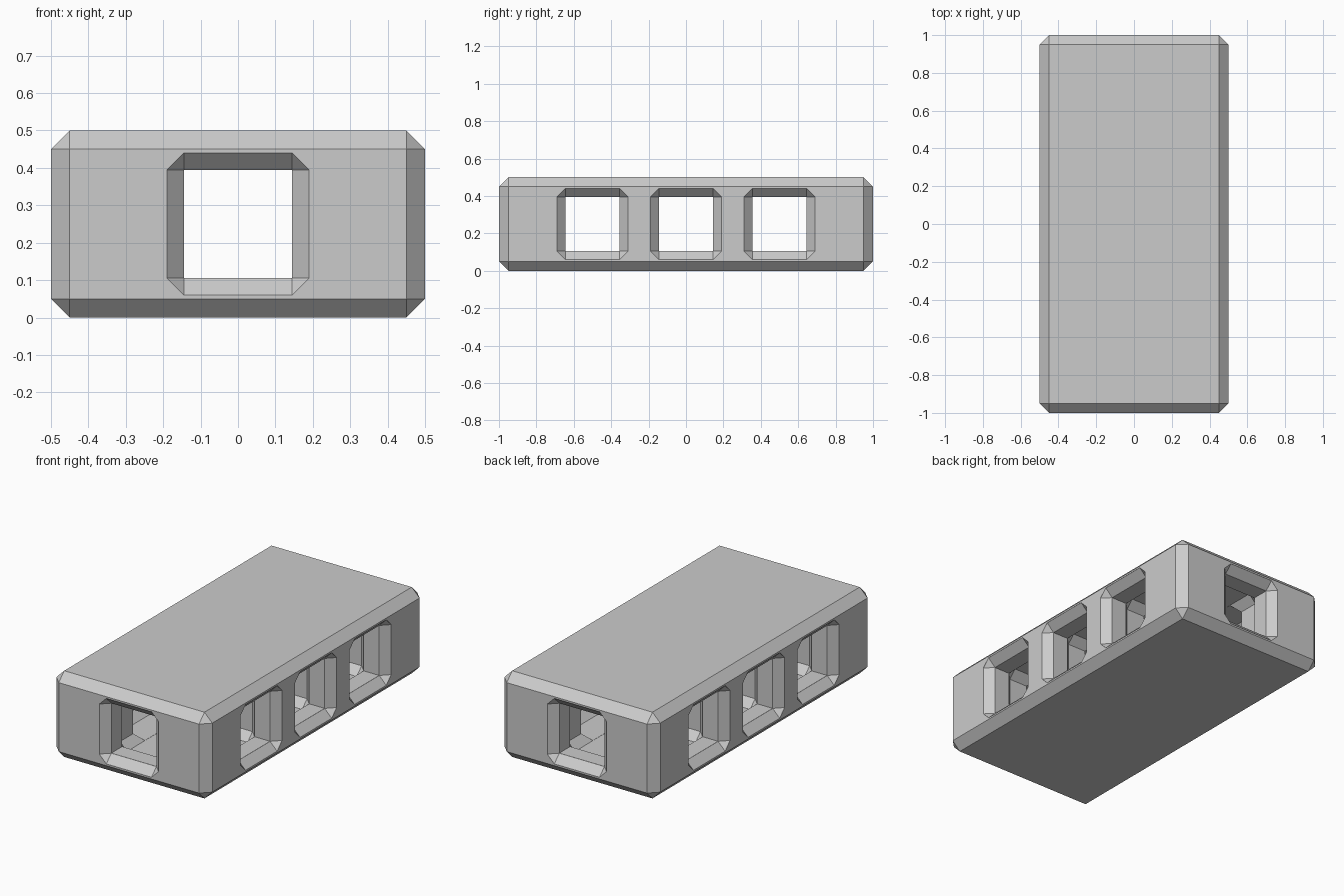
import bpy
import bmesh
from mathutils import Vector

if "Cube" in bpy.data.objects:
    bpy.data.objects.remove(bpy.data.objects["Cube"], do_unlink=True)

MID = 0.25            # height of the passage axis
HOLE, CHAMFER = 0.19, 0.045
NECK = HOLE - CHAMFER - 0.0005


def material(name, color):
    mat = bpy.data.materials.new(name)
    mat.use_nodes = True
    mat.diffuse_color = color
    mat.node_tree.nodes["Principled BSDF"].inputs["Base Color"].default_value = color
    return mat


def block(name, centre, half, chamfer=0.0):
    """Box given by centre and half sizes, with chamfered edges."""
    bm = bmesh.new()
    bmesh.ops.create_cube(bm, size=2)
    for v in bm.verts:
        v.co = Vector(c + h * s for c, h, s in zip(centre, half, v.co))
    if chamfer:
        bmesh.ops.bevel(bm, geom=bm.edges[:], offset=chamfer, offset_type="OFFSET",
                        segments=1, affect="EDGES", profile=0.5)
    bmesh.ops.recalc_face_normals(bm, faces=bm.faces[:])
    mesh = bpy.data.meshes.new(name)
    bm.to_mesh(mesh)
    bm.free()
    obj = bpy.data.objects.new(name, mesh)
    bpy.context.scene.collection.objects.link(obj)
    return obj


# Outer body
body = block("hollow_block", (0, 0, MID), (0.5, 1, MID), 0.05)

cutters = []


def cut(centre, half, chamfer=0.0):
    cutter = block("passage_cutter", centre, half, chamfer)
    cutter.hide_render = True
    cutters.append(cutter)


# Long passage: inner chamber, square necks and flared mouths
cut((0, 0, MID), (HOLE, 0.855, HOLE), CHAMFER)
cut((0, 0, MID), (NECK, 1.1, NECK))
for side in (-1, 1):
    cut((0, side * 1.1445, MID), (HOLE, HOLE, HOLE), CHAMFER)

# Three cross passages
for y in (-0.5, 0, 0.5):
    cut((0, y, MID), (0.355, HOLE, HOLE - 0.0005), CHAMFER)
    cut((0, y, MID), (0.6, NECK, NECK))
    for side in (-1, 1):
        cut((side * 0.6445, y, MID), (HOLE, HOLE, HOLE), CHAMFER)

for cutter in cutters:
    mod = body.modifiers.new("passage", "BOOLEAN")
    mod.operation = "DIFFERENCE"
    mod.solver = "EXACT"
    mod.object = cutter

# Bake the cuts and drop the cutters
bpy.context.view_layer.update()
graph = bpy.context.evaluated_depsgraph_get()
mesh = bpy.data.meshes.new_from_object(body.evaluated_get(graph))
body.modifiers.clear()
body.data = mesh
for cutter in cutters:
    bpy.data.objects.remove(cutter, do_unlink=True)

mesh.materials.clear()
mesh.materials.append(material("plain_grey", (0.6, 0.6, 0.6, 1)))
for face in mesh.polygons:
    face.material_index = 0
    face.use_smooth = False
